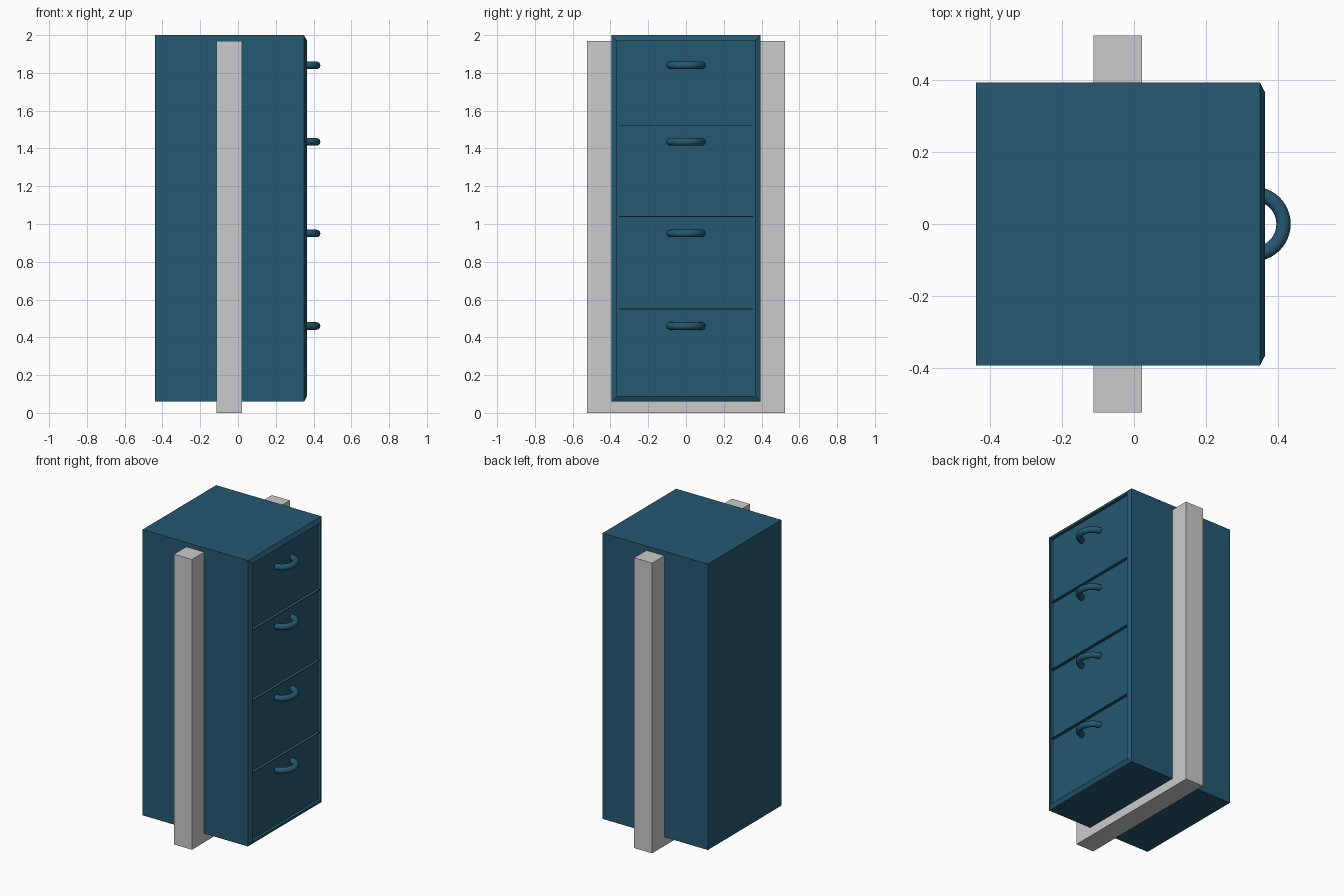
import bpy, bmesh
from mathutils import Vector

if "Cube" in bpy.data.objects:
    bpy.data.objects.remove(bpy.data.objects["Cube"])

teal = bpy.data.materials.new("teal_paint")
teal.diffuse_color = (0.018, 0.1, 0.17, 1)
teal.use_nodes = True
teal.node_tree.nodes["Principled BSDF"].inputs["Base Color"].default_value = teal.diffuse_color


def make_object(name, bm, mat=None):
    bmesh.ops.recalc_face_normals(bm, faces=bm.faces)
    mesh = bpy.data.meshes.new(name)
    bm.to_mesh(mesh)
    bm.free()
    obj = bpy.data.objects.new(name, mesh)
    bpy.context.collection.objects.link(obj)
    if mat:
        mesh.materials.append(mat)
    return obj


def box_bm(lo, hi):
    bm = bmesh.new()
    bmesh.ops.create_cube(bm, size=1)
    lo, hi = Vector(lo), Vector(hi)
    for v in bm.verts:
        v.co = (lo + hi) / 2 + v.co * (hi - lo)
    return bm


# Cabinet body: sloped frame around a shallow recess on the +x side
bm = box_bm((-0.44, -0.394, 0.06), (0.35, 0.394, 2.0))
front = max(bm.faces, key=lambda f: f.calc_center_median().x)
bmesh.ops.inset_region(bm, faces=[front], thickness=0.04, depth=0.0)
bmesh.ops.translate(bm, verts=front.verts, vec=(0.015, 0, 0))
ext = bmesh.ops.extrude_discrete_faces(bm, faces=[front])
bmesh.ops.translate(bm, verts=ext["faces"][0].verts, vec=(-0.02, 0, 0))
make_object("cabinet_body", bm, teal)

# Thin rails between the four drawers
for i, z in enumerate((0.55, 1.04, 1.52)):
    rail = box_bm((0.34, -0.356, z - 0.002), (0.365, 0.356, z + 0.002))
    make_object(f"drawer_rail_{i + 1}", rail, teal)

# Ring handles half sunk into the drawer fronts
for i, z in enumerate((0.46, 0.95, 1.435, 1.84)):
    bpy.ops.mesh.primitive_torus_add(major_radius=0.084, minor_radius=0.02,
                                     major_segments=48, minor_segments=16,
                                     location=(0.332, 0, z))
    handle = bpy.context.object
    handle.name = f"drawer_handle_{i + 1}"
    handle.data.materials.append(teal)
    bpy.ops.object.shade_smooth_by_angle()

# Grey U-shaped support running under the cabinet and up both sides
profile = [(-0.525, 0), (0.525, 0), (0.525, 1.97), (0.39, 1.97),
           (0.39, 0.065), (-0.39, 0.065), (-0.39, 1.97), (-0.525, 1.97)]
bm = bmesh.new()
face = bm.faces.new([bm.verts.new((-0.113, y, z)) for y, z in profile])
ext = bmesh.ops.extrude_face_region(bm, geom=[face])
bmesh.ops.translate(bm, vec=(0.135, 0, 0),
                    verts=[g for g in ext["geom"] if isinstance(g, bmesh.types.BMVert)])
make_object("support_frame", bm)
